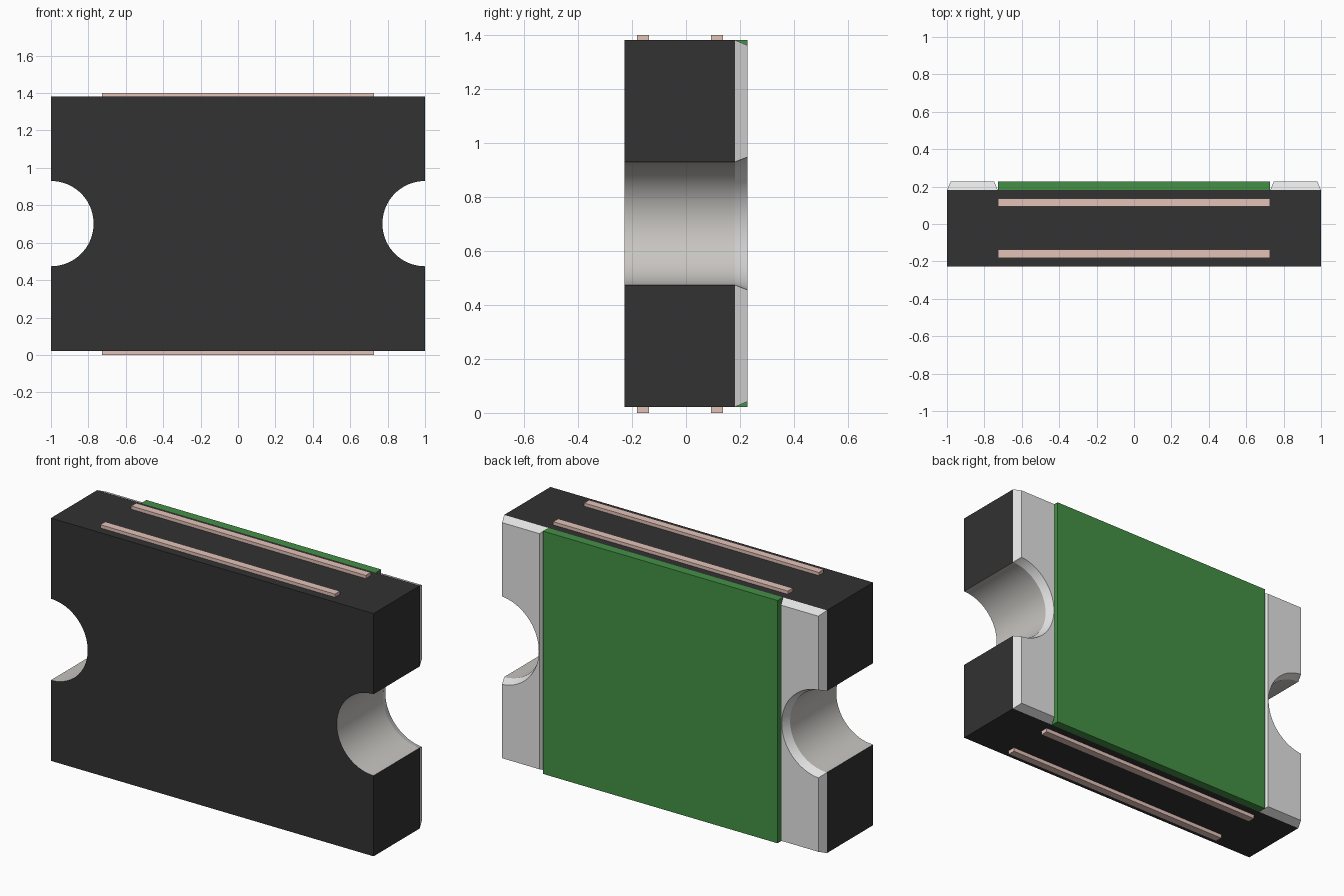
import bpy, bmesh
from math import acos, cos, sin, pi

cube = bpy.data.objects.get("Cube")
if cube:
    bpy.data.objects.remove(cube, do_unlink=True)


def material(name, rgb):
    m = bpy.data.materials.new(name)
    m.use_nodes = True
    m.diffuse_color = (*rgb, 1)
    m.node_tree.nodes["Principled BSDF"].inputs["Base Color"].default_value = (*rgb, 1)
    return m


BLACK = material("black_plastic", (0.032, 0.032, 0.032))
SILVER = material("silver_metal", (0.78, 0.78, 0.78))
WARM = material("warm_grey_plating", (0.58, 0.56, 0.535))
GREEN = material("green_mask", (0.058, 0.28, 0.06))
PINK = material("pale_copper", (0.77, 0.54, 0.485))

MID = 0.702          # height of the centre
HALF = 0.68          # half height of the body
FRONT, SEAM, BACK = -0.228, 0.181, 0.228
RADIUS = 0.228
SEGMENTS = 40


def notch(edge_x, radius):
    """Arc of a side notch, from its upper end to its lower end."""
    start = acos((1 - edge_x) / radius)
    angles = [start * (1 - 2 * i / SEGMENTS) for i in range(SEGMENTS + 1)]
    return [(1 - radius * cos(a), MID + radius * sin(a)) for a in angles]


def loft(name, outline_a, y_a, outline_b, y_b, mats):
    """Join two matching x-z outlines placed at different depths."""
    bm = bmesh.new()
    a = [bm.verts.new((x, y_a, z)) for x, z in outline_a]
    b = [bm.verts.new((x, y_b, z)) for x, z in outline_b]
    bm.faces.new(a)
    bm.faces.new(b)
    n = len(a)
    for i in range(n):
        j = (i + 1) % n
        bm.faces.new((a[i], a[j], b[j], b[i]))
    bmesh.ops.recalc_face_normals(bm, faces=bm.faces)
    me = bpy.data.meshes.new(name)
    bm.to_mesh(me)
    bm.free()
    for m in mats:
        me.materials.append(m)
    ob = bpy.data.objects.new(name, me)
    bpy.context.collection.objects.link(ob)
    return ob


def smooth(ob):
    bpy.ops.object.select_all(action="DESELECT")
    ob.select_set(True)
    bpy.context.view_layer.objects.active = ob
    bpy.ops.object.shade_smooth_by_angle(angle=pi / 9)


def box(name, x, y, z, mat):
    outline = [(x[0], z[0]), (x[1], z[0]), (x[1], z[1]), (x[0], z[1])]
    return loft(name, outline, y[0], outline, y[1], [mat])


def mirrored(points):
    return [(-x, z) for x, z in reversed(points)]


# Body with a plated half-round notch in each end
left_half = [(1, MID + HALF)] + notch(1, RADIUS) + [(1, MID - HALF)]
outline = left_half + mirrored(left_half)
body = loft("body", outline, FRONT, outline, SEAM, [BLACK, WARM])
for face in body.data.polygons:
    c = face.center
    in_notch = abs(c.z - MID) < RADIUS and 0.7 < abs(c.x) < 1
    if in_notch and abs(face.normal.y) < 0.5:
        face.material_index = 1
smooth(body)


# Bevelled terminals on the back, with flared notches
def terminal_outline(inset):
    outer, inner, half = 1 - inset, 0.728 + inset, HALF - inset
    return ([(inner, MID + half), (outer, MID + half)]
            + notch(outer, RADIUS + inset * 0.95)
            + [(outer, MID - half), (inner, MID - half)])


base, top = terminal_outline(0), terminal_outline(0.02)
smooth(loft("left_terminal", base, SEAM, top, BACK, [SILVER]))
smooth(loft("right_terminal", mirrored(base), SEAM, mirrored(top), BACK, [SILVER]))

# Green panel on the back between the terminals
box("back_panel", (-0.727, 0.727), (SEAM, BACK), (MID - HALF, MID + HALF), GREEN)

# Thin copper strips along the top and bottom
for level, z in (("top", (MID + HALF, 1.4)), ("bottom", (0, MID - HALF))):
    for side, y in (("front", -0.159), ("back", 0.115)):
        box(f"{level}_{side}_strip", (-0.727, 0.727), (y - 0.022, y + 0.022), z, PINK)
